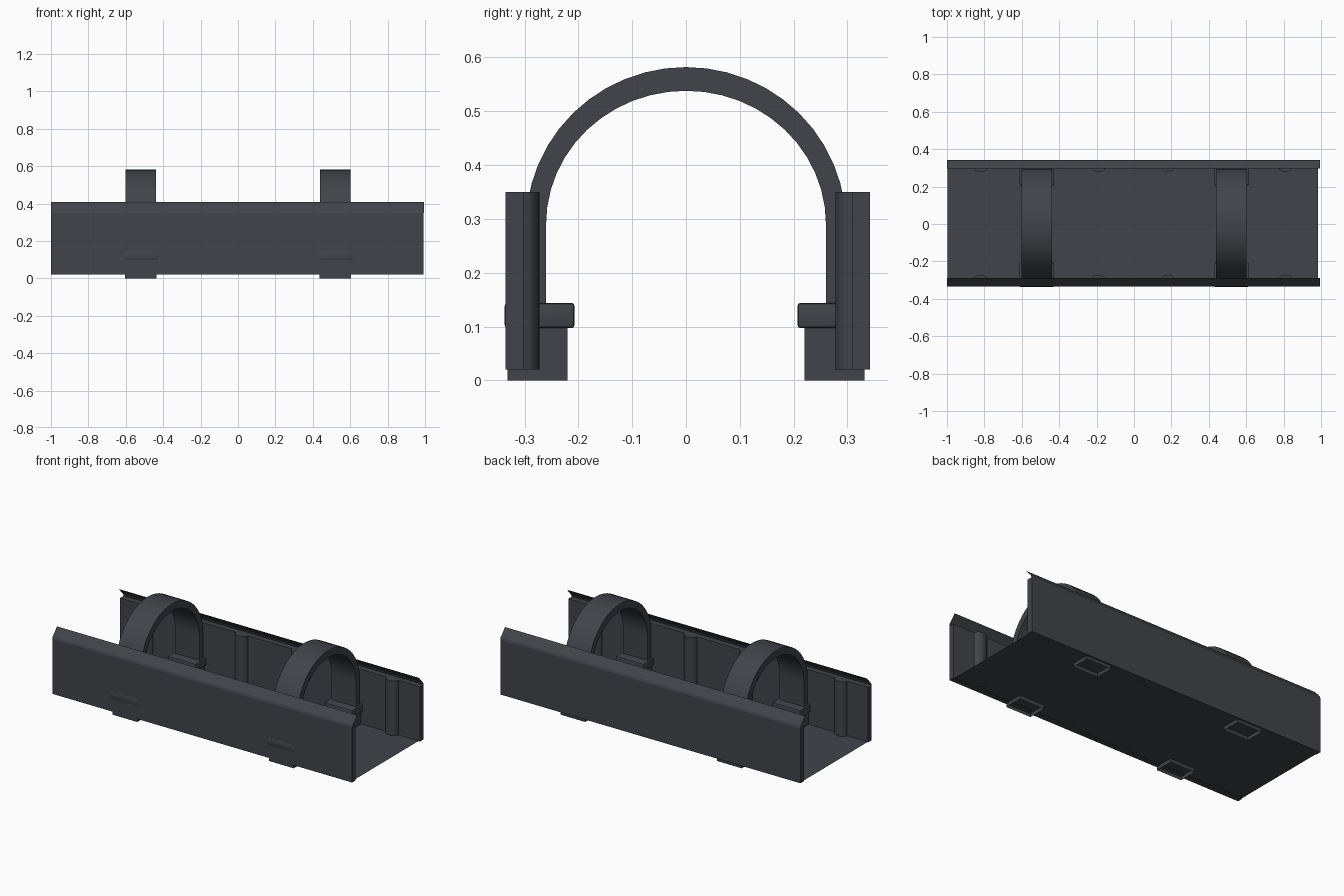
import bpy, bmesh, math

if "Cube" in bpy.data.objects:
    bpy.data.objects.remove(bpy.data.objects["Cube"])

mat = bpy.data.materials.new("dark_slate_grey")
mat.diffuse_color = (0.052, 0.057, 0.067, 1)
mat.use_nodes = True
mat.node_tree.nodes["Principled BSDF"].inputs["Base Color"].default_value = mat.diffuse_color


def finish(name, bm, smooth=False):
    bmesh.ops.recalc_face_normals(bm, faces=bm.faces)
    me = bpy.data.meshes.new(name)
    bm.to_mesh(me)
    bm.free()
    ob = bpy.data.objects.new(name, me)
    bpy.context.collection.objects.link(ob)
    me.materials.append(mat)
    if smooth:
        bpy.context.view_layer.objects.active = ob
        ob.select_set(True)
        bpy.ops.object.shade_smooth_by_angle(angle=math.radians(35))
        ob.select_set(False)
    return ob


def box(name, x0, x1, y0, y1, z0, z1, bevel=0, open_ends=False):
    bm = bmesh.new()
    bmesh.ops.create_cube(bm, size=1)
    for v in bm.verts:
        v.co = ((x0 + x1) / 2 + v.co.x * (x1 - x0),
                (y0 + y1) / 2 + v.co.y * (y1 - y0),
                (z0 + z1) / 2 + v.co.z * (z1 - z0))
    if open_ends:
        bm.normal_update()
        bmesh.ops.delete(bm, geom=[f for f in bm.faces if abs(f.normal.z) > 0.9], context='FACES')
    if bevel:
        bmesh.ops.bevel(bm, geom=bm.edges[:], offset=bevel, segments=2, profile=0.5, affect='EDGES')
    return finish(name, bm, bevel > 0)


def sheet(name, profile, x0, x1):
    # thin strip: an open (y, z) profile swept along x
    bm = bmesh.new()
    a = [bm.verts.new((x0, y, z)) for y, z in profile]
    b = [bm.verts.new((x1, y, z)) for y, z in profile]
    for i in range(len(a) - 1):
        bm.faces.new((a[i], a[i + 1], b[i + 1], b[i]))
    return finish(name, bm)


def prism(name, pts, offset, smooth=False):
    # closed outline pushed along an offset vector
    bm = bmesh.new()
    f = bm.faces.new([bm.verts.new(p) for p in pts])
    r = bmesh.ops.extrude_face_region(bm, geom=[f])
    bmesh.ops.translate(bm, vec=offset, verts=[v for v in r['geom'] if isinstance(v, bmesh.types.BMVert)])
    return finish(name, bm, smooth)


# floor sheet
sheet("floor", [(-0.335, 0.022), (0.34, 0.022)], -0.997, 0.985)

for s, side, outer, inner in ((-1, "front", 0.335, 0.302), (1, "back", 0.342, 0.308)):
    # side wall and its inward leaning lip
    box(side + "_wall", -1, 0.993, min(s * outer, s * inner), max(s * outer, s * inner), 0.02, 0.35)
    sheet(side + "_lip", [(s * outer, 0.35), (s * (outer - 0.004), 0.362), (s * (outer - 0.045), 0.408)],
          -1, 0.995)
    # rounded upright ribs on the inner face
    for x in (-0.82, -0.19, 0.18, 0.81):
        pts = [(x + 0.04 * math.cos(i * math.pi / 8), s * (inner - 0.03 * math.sin(i * math.pi / 8)), 0.02)
               for i in range(9)]
        prism(side + "_rib", pts, (0, 0, 0.33), True)
    # hollow feet with bevelled caps
    for x in (-0.52, 0.52):
        y0, y1 = sorted((s * 0.22, s * 0.332))
        box(side + "_foot", x - 0.083, x + 0.083, y0, y1, 0, 0.1, open_ends=True)
        y0, y1 = sorted((s * 0.207, s * 0.337))
        box(side + "_foot_cap", x - 0.093, x + 0.093, y0, y1, 0.097, 0.144, 0.006)

# arched hoops over the tray
for x in (-0.52, 0.52):
    n = 24
    ang = [math.pi * i / n for i in range(n + 1)]
    outer = [(x - 0.081, 0.297 * math.cos(a), 0.29 + 0.292 * math.sin(a)) for a in ang]
    inner = [(x - 0.081, 0.260 * math.cos(a), 0.29 + 0.248 * math.sin(a)) for a in ang]
    outer = [(x - 0.081, 0.297, 0.13)] + outer + [(x - 0.081, -0.297, 0.13)]
    inner = [(x - 0.081, 0.260, 0.13)] + inner + [(x - 0.081, -0.260, 0.13)]
    bm = bmesh.new()
    rings = []
    for o, i in zip(outer, inner):
        rings.append([bm.verts.new(p) for p in (o, i, (i[0] + 0.162, i[1], i[2]), (o[0] + 0.162, o[1], o[2]))])
    for p, q in zip(rings, rings[1:]):
        for k in range(4):
            j = (k + 1) % 4
            bm.faces.new((p[k], p[j], q[j], q[k]))
    bm.faces.new(rings[0])
    bm.faces.new(rings[-1])
    finish("hoop", bm, True)
